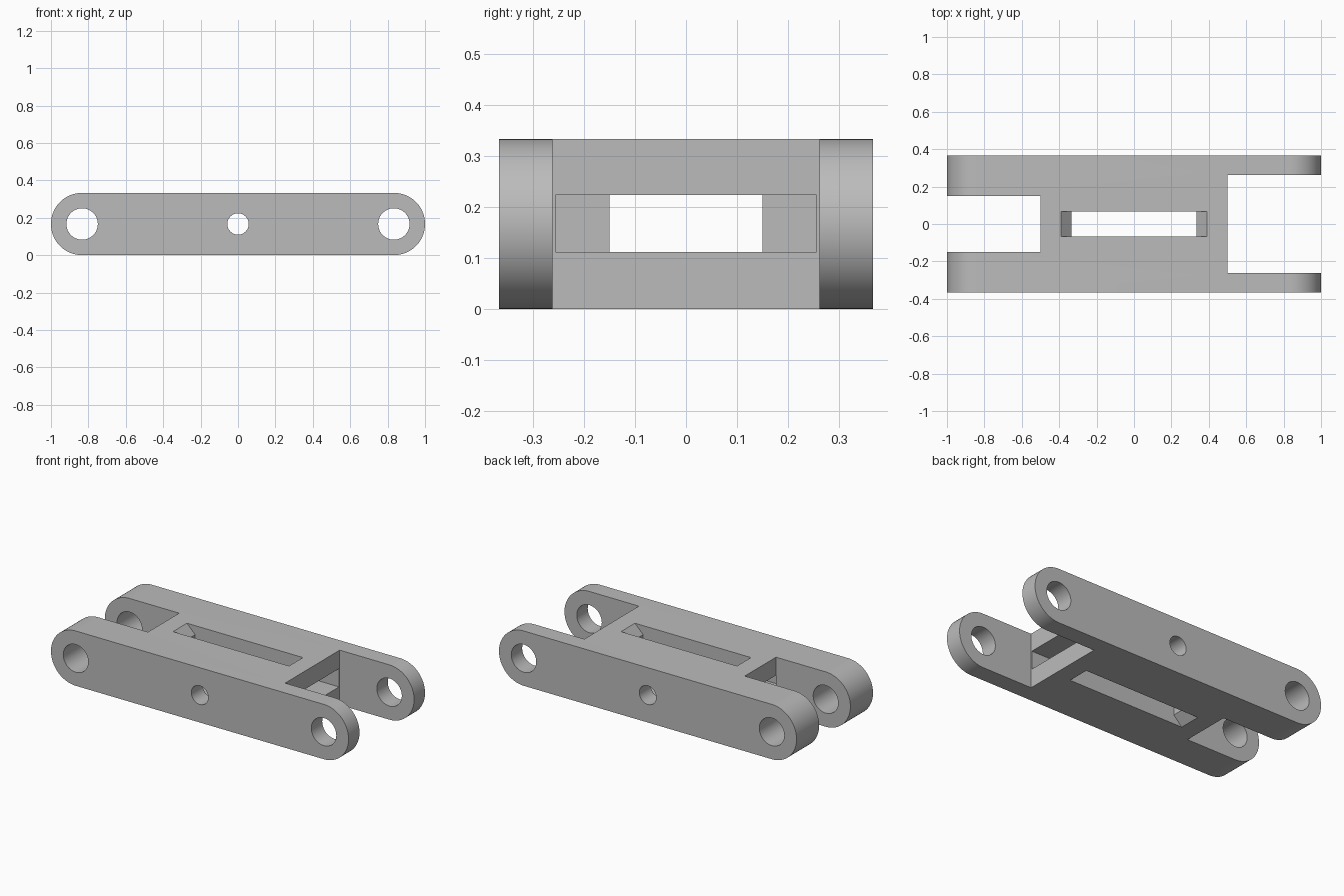
import bpy, bmesh, math

cube = bpy.data.objects.get("Cube")
if cube:
    bpy.data.objects.remove(cube, do_unlink=True)

LENGTH, WIDTH, HEIGHT = 2.0, 0.734, 0.333
R = HEIGHT / 2
PIN_X = LENGTH / 2 - R

grey = bpy.data.materials.new("plain_grey")
grey.use_nodes = True
colour = (0.5, 0.5, 0.5, 1)
grey.diffuse_color = colour
grey.node_tree.nodes["Principled BSDF"].inputs["Base Color"].default_value = colour


def prism(name, profile, half_width):
    """Extrude an (x, z) profile along y, centred on y = 0."""
    bm = bmesh.new()
    face = bm.faces.new([bm.verts.new((x, -half_width, z)) for x, z in profile])
    out = bmesh.ops.extrude_face_region(bm, geom=[face])
    verts = [v for v in out["geom"] if isinstance(v, bmesh.types.BMVert)]
    bmesh.ops.translate(bm, verts=verts, vec=(0, 2 * half_width, 0))
    bmesh.ops.recalc_face_normals(bm, faces=bm.faces)
    mesh = bpy.data.meshes.new(name)
    bm.to_mesh(mesh)
    bm.free()
    mesh.materials.append(grey)
    obj = bpy.data.objects.new(name, mesh)
    bpy.context.collection.objects.link(obj)
    return obj


def arc(cx, radius, start, end, steps):
    return [(cx + radius * math.cos(start + (end - start) * i / steps),
             R + radius * math.sin(start + (end - start) * i / steps))
            for i in range(steps + 1)]


def rect(x0, x1, z0, z1):
    return [(x0, z0), (x1, z0), (x1, z1), (x0, z1)]


# Round-ended link body
half = math.pi / 2
link = prism("link_body",
             arc(PIN_X, R, -half, half, 48) + arc(-PIN_X, R, half, 3 * half, 48),
             WIDTH / 2)

# Fork gaps at both ends, and the wide flat channel between them
cutters = [
    prism("narrow_fork_gap", rect(-1.2, -0.5, -0.1, 0.5), 0.15),
    prism("wide_fork_gap", rect(0.5, 1.2, -0.1, 0.5), 0.262),
    prism("inner_channel", rect(-0.5, 0.7, 0.112, 0.223), 0.256),
]

# Vertical slot with chamfered ends, flared past the top and bottom faces
inner, chamfer, over = 0.335, 0.055, 0.05
side = [(inner + chamfer + over, -over), (inner, chamfer),
        (inner, HEIGHT - chamfer), (inner + chamfer + over, HEIGHT + over)]
cutters.append(prism("vertical_slot", side + [(-x, z) for x, z in reversed(side)], 0.067))

# Pin holes and the small centre hole
for name, x, radius in (("left_pin_hole", PIN_X, 0.084),
                        ("right_pin_hole", -PIN_X, 0.084),
                        ("centre_hole", 0, 0.057)):
    cutters.append(prism(name, arc(x, radius, 0, 2 * math.pi, 48)[:-1], 0.5))

for cutter in cutters:
    cutter.hide_render = True
    mod = link.modifiers.new(cutter.name, 'BOOLEAN')
    mod.operation = 'DIFFERENCE'
    mod.solver = 'EXACT'
    mod.object = cutter

# Bake the cuts and drop the cutters
bpy.context.view_layer.update()
cut_mesh = bpy.data.meshes.new_from_object(
    link.evaluated_get(bpy.context.evaluated_depsgraph_get()))
link.modifiers.clear()
link.data = cut_mesh
for cutter in cutters:
    bpy.data.objects.remove(cutter, do_unlink=True)

bpy.ops.object.select_all(action='DESELECT')
link.select_set(True)
bpy.context.view_layer.objects.active = link
bpy.ops.object.shade_smooth_by_angle(angle=math.radians(30))
